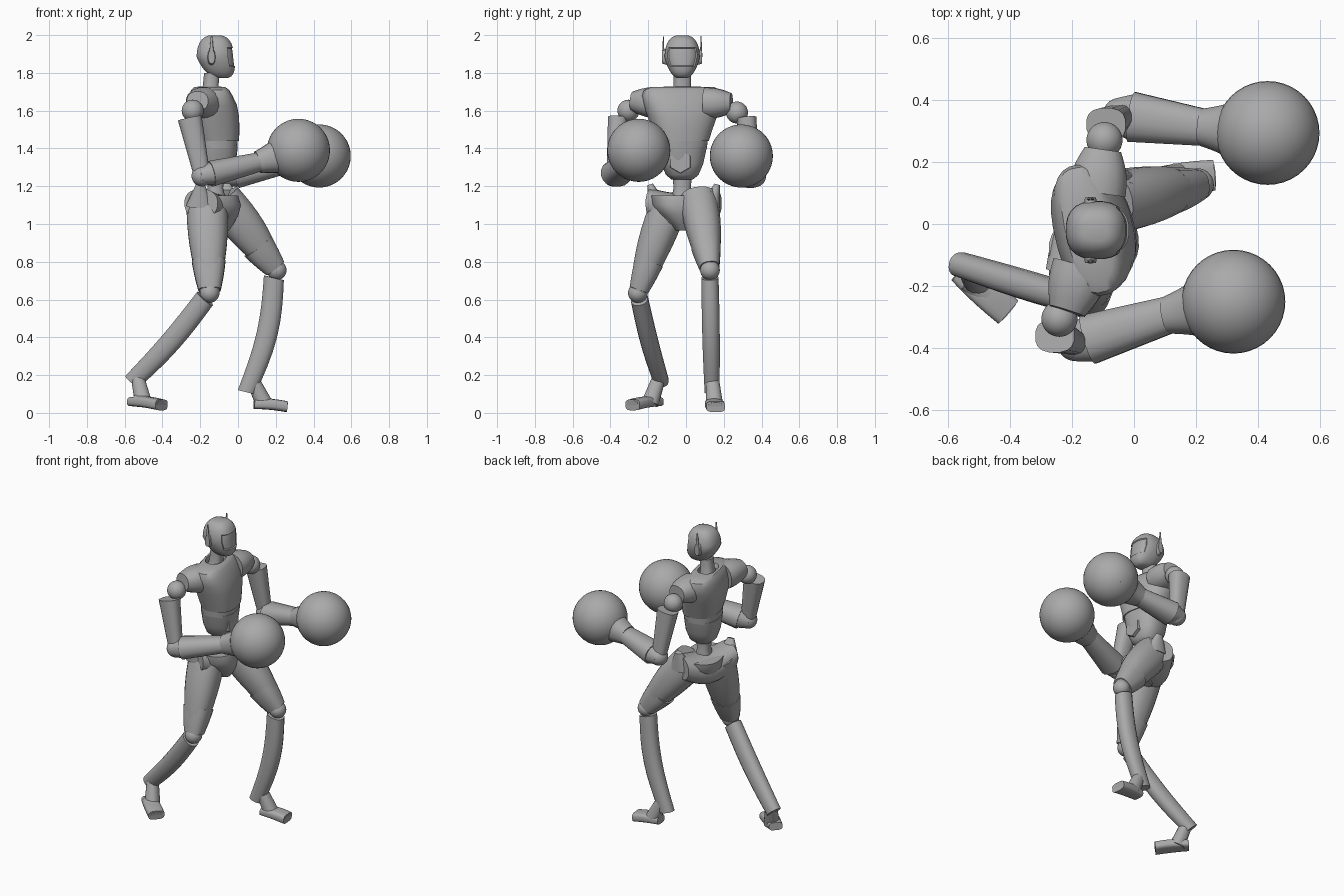
import bpy, bmesh, math
from mathutils import Vector, Matrix

if "Cube" in bpy.data.objects:
    bpy.data.objects.remove(bpy.data.objects["Cube"], do_unlink=True)

grey = bpy.data.materials.new("plain_grey")
grey.use_nodes = True
grey.diffuse_color = (.4, .4, .4, 1)
grey.node_tree.nodes["Principled BSDF"].inputs["Base Color"].default_value = grey.diffuse_color

ACROSS = Vector((0, 1, 0))
FORWARD = Vector((1, 0, 0))
UP = Vector((0, 0, 1))


def finish(name, bm):
    bmesh.ops.recalc_face_normals(bm, faces=bm.faces)
    mesh = bpy.data.meshes.new(name)
    bm.to_mesh(mesh)
    bm.free()
    part = bpy.data.objects.new(name, mesh)
    bpy.context.collection.objects.link(part)
    mesh.materials.append(grey)
    bpy.ops.object.select_all(action="DESELECT")
    part.select_set(True)
    bpy.context.view_layer.objects.active = part
    bpy.ops.object.shade_smooth_by_angle(angle=math.radians(40))


def skin(frames, sides, power):
    """Join rings given as (centre, first axis, second axis) into a capped tube."""
    def squared(value):
        return math.copysign(abs(value) ** (2 / power), value)

    bm = bmesh.new()
    rings = []
    for centre, first, second in frames:
        angles = [math.tau * (i + .5) / sides for i in range(sides)]
        rings.append([bm.verts.new(centre + first * squared(math.cos(a)) + second * squared(math.sin(a)))
                      for a in angles])
    for low, high in zip(rings, rings[1:]):
        for i in range(sides):
            bm.faces.new((low[i - 1], low[i], high[i], high[i - 1]))
    bm.faces.new(rings[0])
    bm.faces.new(rings[-1])
    return bm


def limb(name, start, end, first, last, flat=1, bulge=0, bow=Vector(), side=ACROSS, sides=16, power=2.3):
    """Tapered tube between two points, swelling by bulge and curving by bow midway."""
    steps = 8
    axis = (end - start).normalized()
    wide = (side - axis * side.dot(axis)).normalized()
    deep = axis.cross(wide) * flat
    frames = []
    for i in range(steps + 1):
        t = i / steps
        swell = math.sin(math.pi * t)
        radius = first + (last - first) * t + bulge * swell
        frames.append((start.lerp(end, t) + bow * swell, wide * radius, deep * radius))
    finish(name, skin(frames, sides, power))


def tower(name, levels, x, yaw=13, lean=0, power=2.5):
    """Stack of level rings given as (height, half depth, half width)."""
    turn = Matrix.Rotation(math.radians(yaw), 3, "Z")
    base = levels[0][0]
    frames = [(Vector((x + lean * (z - base), -.02, z)), turn @ FORWARD * depth, turn @ ACROSS * width)
              for z, depth, width in levels]
    finish(name, skin(frames, 28, power))


def ball(name, centre, radius):
    bm = bmesh.new()
    bmesh.ops.create_uvsphere(bm, u_segments=40, v_segments=20, radius=radius,
                              matrix=Matrix.Translation(centre))
    finish(name, bm)


# Head: squared egg with a narrow jaw pushed forward, and a shallow sunken visor
middle = Vector((-.12, -.02, 1.885))
frames = []
rows = 14
for i in range(1, rows):
    tilt = math.pi * (i / rows - .5)
    rise, radius = math.sin(tilt), .1 * math.cos(tilt) ** .65
    jaw = max(0, -rise)
    centre = middle + UP * rise * .115 + FORWARD * jaw * .035
    frames.append((centre, FORWARD * radius * (1 - jaw * .1), ACROSS * radius * (.94 - jaw * .22)))
head = skin(frames, 24, 2.5)
bmesh.ops.recalc_face_normals(head, faces=head.faces)
visor = [f for f in head.faces if abs(f.calc_center_median().z - middle.z) < .05 and f.normal.x > .45]
bmesh.ops.inset_region(head, faces=visor, thickness=.004, depth=-.006)
finish("head", head)

# Ear discs and antennas
for word, sign in (("left", 1), ("right", -1)):
    ear = middle + ACROSS * sign * .08 - FORWARD * .02
    out = ACROSS * sign
    limb(word + "_ear", ear, ear + out * .026, .022, .018, flat=2, side=FORWARD)
    limb(word + "_antenna", ear + out * .02, ear + out * .02 + UP * .11, .007, .002, flat=2)

# Neck, chest with sunken collar, ribs and waist
tower("neck", [(1.68, .05, .06), (1.73, .04, .045), (1.8, .04, .045)], x=-.15, lean=.1)
tower("chest", [(1.44, .11, .14), (1.5, .12, .16), (1.57, .125, .185), (1.63, .12, .205), (1.68, .1, .215),
                (1.71, .085, .205), (1.725, .07, .17), (1.727, .055, .085), (1.7, .05, .075)],
      x=-.11, lean=-.14)
tower("rib_band", [(1.4, .105, .13), (1.45, .11, .135)], x=-.115)
tower("abdomen", [(1.235, .05, .055), (1.26, .08, .085), (1.32, .1, .11), (1.41, .11, .13)], x=-.115)
tower("waist", [(1.1, .06, .065), (1.19, .04, .045), (1.25, .045, .05)], x=-.12)
belly = Vector((-.06, -.03, 1.33))
limb("buckle", belly, belly + FORWARD * .05, .065, .06, sides=6, power=2)

# Arms: every joint placed, then the same parts on both sides
arms = {
    "left": dict(root=(-.12, .1, 1.64), cap=(-.1, .24, 1.64), joint=(-.095, .27, 1.59), top=(-.09, .32, 1.56),
                 elbow=(-.045, .35, 1.25), wrist=(.23, .31, 1.31), glove=(.43, .293, 1.36)),
    "right": dict(root=(-.17, -.14, 1.64), cap=(-.215, -.28, 1.65), joint=(-.24, -.305, 1.6), top=(-.255, -.36, 1.56),
                  elbow=(-.19, -.385, 1.255), wrist=(.12, -.29, 1.33), glove=(.32, -.25, 1.39)),
}
for word, places in arms.items():
    at = {key: Vector(place) for key, place in places.items()}
    reach = at["wrist"] - at["elbow"]
    limb(word + "_shoulder_cap", at["root"], at["cap"], .095, .06, flat=.88, bulge=.01, side=FORWARD)
    ball(word + "_shoulder_joint", at["joint"], .058)
    limb(word + "_upper_arm", at["top"], at["elbow"], .054, .036, flat=1.2, power=2.6)
    ball(word + "_elbow", at["elbow"], .056)
    limb(word + "_forearm", at["elbow"] + reach * .14, at["wrist"], .082, .06, flat=.85)
    limb(word + "_elbow_fork", at["elbow"] - reach * .05, at["elbow"] + reach * .18, .055, .08, flat=.83)
    limb(word + "_glove_cuff", at["wrist"] - reach * .05, at["glove"], .06, .16, bulge=-.015)
    ball(word + "_glove", at["glove"], .167)

# Pelvis: a body, and a sagging bridge that rises to the hip points
tower("pelvis", [(.965, .05, .035), (1, .08, .07), (1.05, .11, .125), (1.1, .125, .16), (1.15, .115, .165)],
      x=-.1, yaw=20, lean=-.15)
hips = {"left": (-.06, .165, 1.21), "right": (-.2, -.19, 1.21)}
tips = [Vector(place) for place in hips.values()]
inner = [tip.lerp(sum(tips, Vector()) / 2, .06) - UP * .1 for tip in tips]
limb("hip_bridge", *inner, .095, .095, flat=.8, bulge=.025, bow=UP * -.045, side=FORWARD, sides=24)
for word, tip in zip(hips, tips):
    root = Vector((tip.x, tip.y * .8, 1.1))
    limb(word + "_hip_point", root, tip, .05, .015, flat=1.5)

# Legs: left one forward, right one trailing
legs = {
    "left": dict(hip=(-.09, .065, 1.13), knee=(.205, .127, .755), shin=(.19, .127, .715), heel=(.045, .138, .11),
                 ankle=(.08, .14, .17), sole=(.14, .15, .045), back=(.085, .143, .045), toe=(.258, .157, .033)),
    "right": dict(hip=(-.165, -.08, 1.12), knee=(-.15, -.255, .635), shin=(-.175, -.247, .605), heel=(-.56, -.13, .165),
                  ankle=(-.53, -.145, .18), sole=(-.5, -.19, .05), back=(-.56, -.15, .06), toe=(-.405, -.283, .042)),
}
bows = {"left": FORWARD * .035, "right": Vector((.01, -.005, -.01))}
for word, places in legs.items():
    at = {key: Vector(place) for key, place in places.items()}
    thigh = at["knee"] - at["hip"]
    stride = at["toe"] - at["back"]
    level = UP.cross(stride)
    limb(word + "_thigh", at["hip"], at["knee"], .1, .045, flat=1.1, bulge=.018, bow=UP * .012, sides=20)
    limb(word + "_thigh_cuff", at["hip"] + thigh * .66, at["knee"] - thigh * .03, .078, .052,
         flat=1.15, bulge=.002, power=2.6)
    ball(word + "_knee", at["knee"], .052)
    limb(word + "_shin", at["shin"], at["heel"], .046, .04, flat=1.2, bulge=.004, bow=bows[word])
    limb(word + "_ankle", at["ankle"], at["sole"], .036, .046)
    limb(word + "_foot", at["back"], at["toe"], .042, .05, flat=.58, bulge=.004, bow=UP * .006,
         side=level, power=3.5)
    limb(word + "_instep", at["back"].lerp(at["toe"], .2) + UP * .02, at["toe"], .042, .04,
         flat=.6, side=level)
